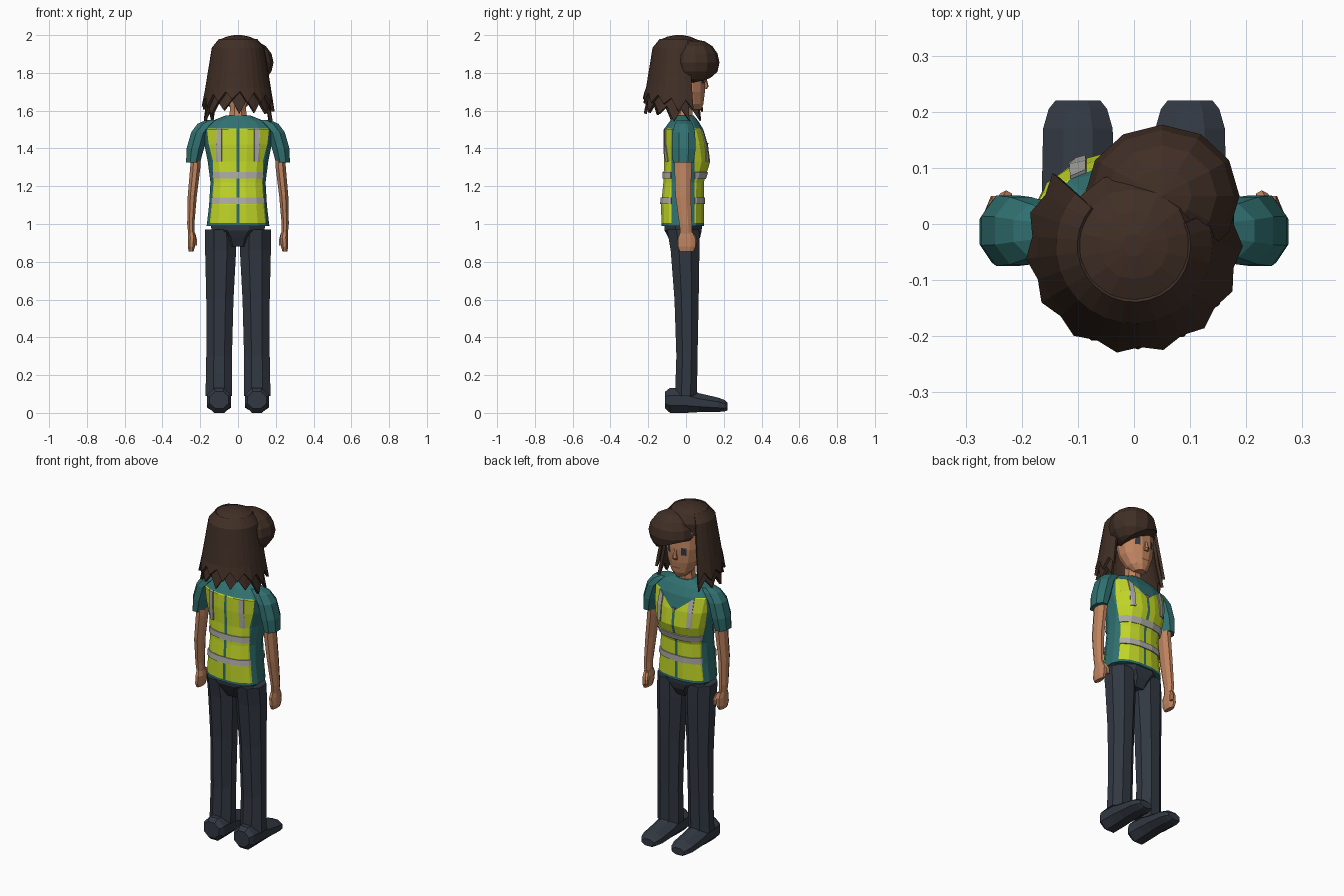
import bpy, bmesh, math
from mathutils import Vector

if "Cube" in bpy.data.objects:
    bpy.data.objects.remove(bpy.data.objects["Cube"])


def mat(name, r, g, b):
    m = bpy.data.materials.new(name)
    m.diffuse_color = tuple((c / 255) ** 2.2 for c in (r, g, b)) + (1,)
    m.use_nodes = True
    m.node_tree.nodes["Principled BSDF"].inputs["Base Color"].default_value = m.diffuse_color
    return m


SKIN = mat("skin", 190, 131, 96)
HAIR = mat("brown_hair", 66, 50, 42)
TEAL = mat("teal_shirt", 52, 112, 112)
LIME = mat("lime_vest", 194, 215, 44)
SILVER = mat("silver_strip", 172, 171, 166)
DARK = mat("dark_slate", 53, 59, 68)
LIP = mat("lip", 140, 86, 64)


def finish(bm, name, mats):
    bmesh.ops.recalc_face_normals(bm, faces=bm.faces)
    me = bpy.data.meshes.new(name)
    bm.to_mesh(me)
    bm.free()
    ob = bpy.data.objects.new(name, me)
    for m in mats:
        me.materials.append(m)
    bpy.context.collection.objects.link(ob)
    return ob


def spow(v, p):
    return math.copysign(abs(v) ** p, v)


def loft_bm(rings, n=8, p=1.0, axis="z"):
    """Stack of closed rings (cx, cy, cz, radius a, radius b), capped at both ends."""
    bm = bmesh.new()
    k = 1 / math.cos(math.pi / n)
    rows = []
    for cx, cy, cz, a, b in rings:
        row = []
        for i in range(n):
            t = 2 * math.pi * (i + 0.5) / n
            u, v = min(1, max(-1, k * math.cos(t))), min(1, max(-1, k * math.sin(t)))
            u, v = a * spow(u, p), b * spow(v, p)
            co = (cx + u, cy + v, cz) if axis == "z" else (cx + u, cy, cz + v)
            row.append(bm.verts.new(co))
        rows.append(row)
    for r0, r1 in zip(rows, rows[1:]):
        for i in range(n):
            j = (i + 1) % n
            bm.faces.new((r0[i], r0[j], r1[j], r1[i]))
    bm.faces.new(rows[0])
    bm.faces.new(rows[-1])
    bmesh.ops.recalc_face_normals(bm, faces=bm.faces)
    return bm


def loft(name, rings, m, **kw):
    return finish(loft_bm(rings, **kw), name, [m])


def cut(bm, co, no):
    bmesh.ops.bisect_plane(bm, geom=bm.verts[:] + bm.edges[:] + bm.faces[:],
                           plane_co=co, plane_no=no, dist=1e-5)


def cut_all(bm, xs=(), ys=(), zs=()):
    for x in xs:
        cut(bm, (x, 0, 0), (1, 0, 0))
        cut(bm, (-x, 0, 0), (1, 0, 0))
    for y in ys:
        cut(bm, (0, y, 0), (0, 1, 0))
    for z in zs:
        cut(bm, (0, 0, z), (0, 0, 1))


# Trousers, shoes, sleeves, arms and hands on both sides
for s, side in ((1, "right"), (-1, "left")):
    loft("leg_" + side, [(s * .102, 0, .09, .070, .058), (s * .100, .005, .30, .068, .056),
                         (s * .096, .003, .60, .072, .064), (s * .092, -.005, .86, .082, .076),
                         (s * .094, -.015, .97, .081, .085)], DARK)
    loft("shoe_" + side, [(s * .1, -.11, .068, .050, .045), (s * .1, -.085, .066, .064, .066),
                          (s * .1, .0, .066, .063, .066), (s * .1, .07, .054, .064, .050),
                          (s * .1, .17, .043, .062, .038), (s * .1, .205, .038, .052, .030),
                          (s * .1, .22, .034, .040, .020)], DARK, axis="y")
    loft("sleeve_" + side, [(s * .238, -.014, 1.325, .037, .055), (s * .226, -.012, 1.40, .046, .063),
                            (s * .202, -.012, 1.485, .046, .060), (s * .165, -.012, 1.53, .050, .048),
                            (s * .135, -.012, 1.55, .035, .035)], TEAL)
    loft("arm_" + side, [(s * .246, .002, .93, .016, .030), (s * .250, -.002, 1.0, .019, .033),
                         (s * .242, -.015, 1.15, .024, .041), (s * .226, -.016, 1.30, .027, .045),
                         (s * .222, -.014, 1.38, .027, .045)], SKIN)
    loft("hand_" + side, [(s * .248, .003, .855, .013, .036), (s * .247, .004, .88, .019, .046),
                          (s * .244, .004, .925, .021, .046), (s * .246, .002, .955, .017, .033)], SKIN)
    loft("thumb_" + side, [(s * .226, .048, .885, .008, .010), (s * .228, .046, .915, .011, .014),
                           (s * .236, .030, .95, .010, .014)], SKIN, n=6)

loft("hips", [(0, -.01, .88, .065, .055), (0, -.01, .93, .090, .085),
              (0, -.015, .965, .140, .098), (0, -.015, 1.01, .145, .100)], DARK)

# Shirt and safety vest share one body, divided along the garment borders
bm = loft_bm([(0, -.018, .99, .166, .112), (0, -.019, 1.10, .153, .113),
              (0, -.013, 1.22, .146, .107), (0, .006, 1.33, .160, .122),
              (0, -.002, 1.42, .178, .118), (0, -.013, 1.50, .186, .105),
              (0, -.010, 1.545, .140, .075), (0, -.010, 1.575, .065, .050)], n=16, p=.8)
cut_all(bm, xs=(.008, .085, .113, .172), ys=(-.078, .045),
        zs=(1.005, 1.105, 1.14, 1.24, 1.275, 1.33, 1.505))
for sx in (1, -1):
    cut(bm, (0, 0, 1.41), (-sx * .8, 0, 1))
for f in bm.faces:
    c = f.calc_center_median()
    x, front, back = abs(c.x), c.y > .045, c.y < -.078
    f.material_index = 0
    if (front or back) and 1.005 < c.z < 1.505 and x < .172:
        if front and c.z > 1.41 + .8 * x:
            continue
        strip = 1.105 < c.z < 1.14 or 1.24 < c.z < 1.275
        strap = .085 < x < .113 and c.z > 1.33
        f.material_index = 2 if strip or strap else 1 if x > .008 else 0
# Reflective strips stand slightly proud
bmesh.ops.inset_region(bm, faces=[f for f in bm.faces if f.material_index == 2],
                       thickness=0, depth=.006, use_even_offset=True)
finish(bm, "shirt_and_vest", [TEAL, LIME, SILVER])

# Small bare patch at the neckline
loft("neckline_skin", [(0, .105, 1.405, .006, .012), (0, .100, 1.43, .020, .018)], SKIN)

# Neck and head with eyes and mouth cut into the face
loft("neck", [(0, -.015, 1.54, .052, .050), (0, -.01, 1.60, .043, .045),
              (0, -.005, 1.68, .045, .050)], SKIN)
bm = loft_bm([(0, .045, 1.605, .030, .035), (0, .032, 1.635, .060, .060),
              (0, .016, 1.70, .090, .084), (0, .008, 1.78, .104, .095),
              (0, -.005, 1.88, .104, .100), (0, -.02, 1.94, .075, .075)], n=12)
cut_all(bm, xs=(.022, .036, .062), zs=(1.660, 1.668, 1.745, 1.790))
for f in bm.faces:
    c = f.calc_center_median()
    x = abs(c.x)
    f.material_index = 0
    if c.y > .03:
        if .036 < x < .062 and 1.745 < c.z < 1.79:
            f.material_index = 1
        elif x < .022 and 1.660 < c.z < 1.668:
            f.material_index = 2
finish(bm, "head", [SKIN, DARK, LIP])
loft("nose", [(0, .098, 1.715, .014, .012), (0, .104, 1.728, .014, .016),
              (0, .098, 1.775, .006, .010)], SKIN, n=6)


# Hair: open curtains hanging from the crown with a zigzag hem
def curtain(name, rows, hem_r, tip_back, tip_side, depth, count, a0, a1):
    bm = bmesh.new()
    grid = []
    for i in range(count):
        a = math.radians(a0 + (a1 - a0) * i / (count - 1))
        ca, sa = math.cos(a), math.sin(a)
        back = max(0, -sa)
        tip = tip_side + (tip_back - tip_side) * back
        z_hem = tip + (depth if i % 2 else .012 * math.sin(i * 2.1))
        r_hem = hem_r + (-.012 if i % 2 else 0)
        pts = list(rows) + [(z_hem, r_hem)]
        grid.append([bm.verts.new((r * ca, -.038 + r * sa, z)) for z, r in pts])
    for g0, g1 in zip(grid, grid[1:]):
        for k in range(len(g0) - 1):
            bm.faces.new((g0[k], g1[k], g1[k + 1], g0[k + 1]))
    ob = finish(bm, name, [HAIR])
    mod = ob.modifiers.new("thickness", "SOLIDIFY")
    mod.thickness = .016
    mod.offset = 0
    return ob


curtain("hair_outer", [(1.975, .095), (1.93, .132), (1.83, .148), (1.72, .166)],
        .186, 1.65, 1.605, .05, 21, 24, -222)
curtain("hair_inner", [(1.85, .130), (1.70, .150)],
        .178, 1.595, 1.545, .06, 19, 18, -220)
loft("hair_crown", [(0, -.03, 1.86, .122, .118), (0, -.034, 1.93, .124, .126),
                    (0, -.038, 1.975, .100, .100), (0, -.038, 1.992, .060, .060),
                    (0, -.038, 2.0, .020, .020)], HAIR, n=14)

# Swept fringe: a squashed ball trimmed along a slanted lower edge
bm = bmesh.new()
bmesh.ops.create_uvsphere(bm, u_segments=12, v_segments=8, radius=1)
for v in bm.verts:
    v.co = Vector((.050 + .138 * v.co.x, .050 + .127 * v.co.y, 1.855 + .122 * v.co.z))
r = bmesh.ops.bisect_plane(bm, geom=bm.verts[:] + bm.edges[:] + bm.faces[:],
                           plane_co=(.05, .10, 1.79), plane_no=(-.42, .22, -1), clear_outer=True)
bmesh.ops.holes_fill(bm, edges=[e for e in r["geom_cut"] if isinstance(e, bmesh.types.BMEdge)])
finish(bm, "hair_fringe", [HAIR])
